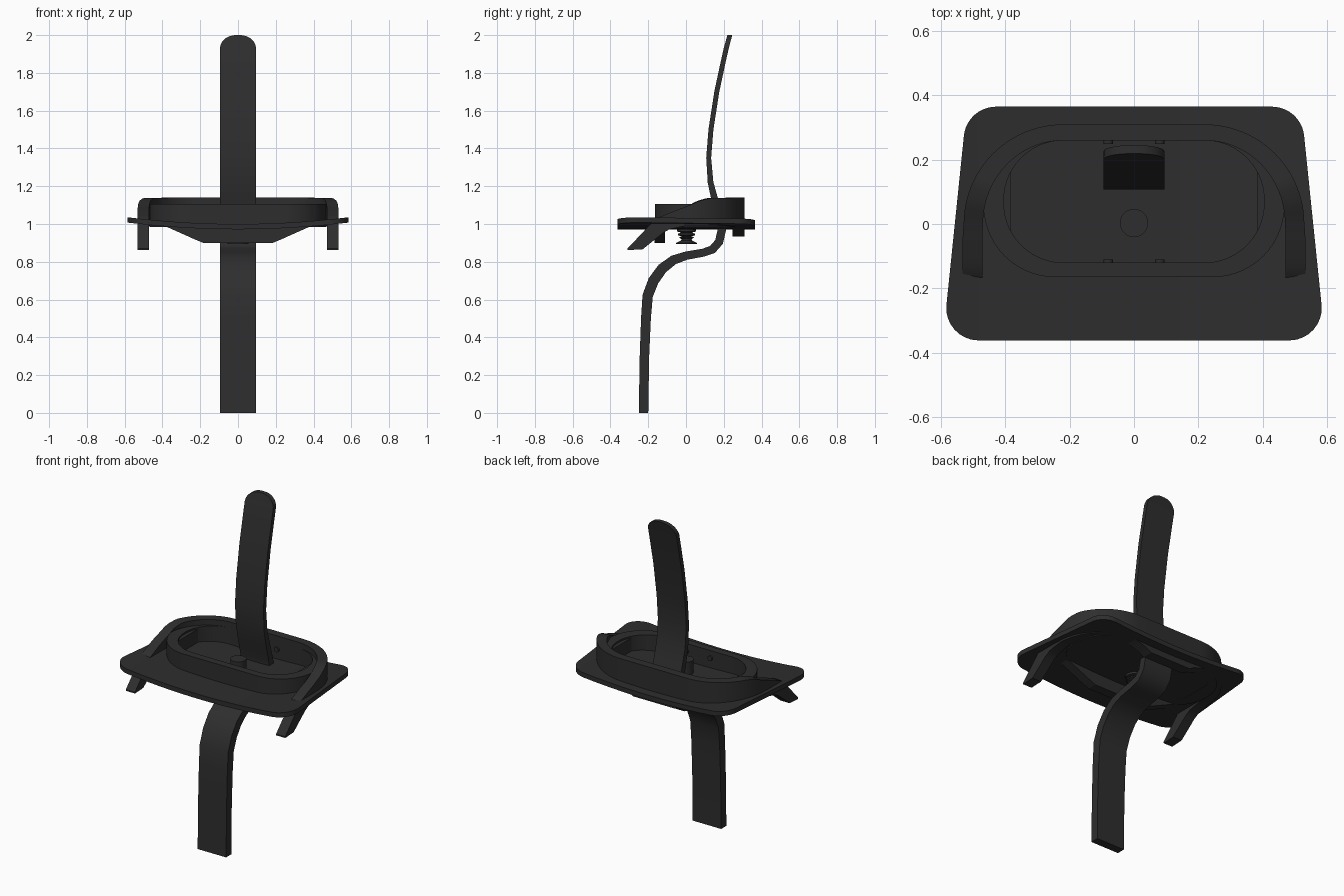
import bpy, bmesh, math
from mathutils import Vector

if "Cube" in bpy.data.objects:
    bpy.data.objects.remove(bpy.data.objects["Cube"])

mat = bpy.data.materials.new("charcoal black")
mat.diffuse_color = (0.027, 0.027, 0.027, 1)
mat.use_nodes = True
mat.node_tree.nodes["Principled BSDF"].inputs["Base Color"].default_value = mat.diffuse_color


def finish(name, bm, angle=35):
    bmesh.ops.recalc_face_normals(bm, faces=bm.faces)
    me = bpy.data.meshes.new(name)
    bm.to_mesh(me)
    bm.free()
    ob = bpy.data.objects.new(name, me)
    bpy.context.collection.objects.link(ob)
    me.materials.append(mat)
    bpy.ops.object.select_all(action='DESELECT')
    ob.select_set(True)
    bpy.context.view_layer.objects.active = ob
    bpy.ops.object.shade_smooth_by_angle(angle=math.radians(angle))
    return ob


def interp(table, t):
    for (a, va), (b, vb) in zip(table, table[1:]):
        if t <= b:
            return va + (vb - va) * max(0, (t - a) / (b - a))
    return table[-1][1]


def rounded(points, radius, n=10):
    """Outline of a polygon with rounded corners."""
    out = []
    for i, p in enumerate(points):
        p, a, b = Vector(p), Vector(points[i - 1]), Vector(points[(i + 1) % len(points)])
        da, db = (a - p).normalized(), (b - p).normalized()
        half = da.angle(db) / 2
        c = p + (da + db).normalized() * radius / math.sin(half)
        s, e = p + da * radius / math.tan(half) - c, p + db * radius / math.tan(half) - c
        for k in range(n + 1):
            out.append(c + (s.lerp(e, k / n)).normalized() * radius)
    return out


def prism(bm, pts, lo, hi, axis='z'):
    def place(p, h):
        return (p[0], p[1], h) if axis == 'z' else (p[0], h, p[1])
    a = [bm.verts.new(place(p, lo)) for p in pts]
    b = [bm.verts.new(place(p, hi)) for p in pts]
    bm.faces.new(a)
    bm.faces.new(b)
    for i in range(len(pts)):
        bm.faces.new((a[i - 1], a[i], b[i], b[i - 1]))


def sweep(bm, sections, closed=False):
    rows = [[bm.verts.new(p) for p in s] for s in sections]
    m = len(rows[0])
    for i in range(0 if closed else 1, len(rows)):
        for j in range(m):
            bm.faces.new((rows[i - 1][j - 1], rows[i - 1][j], rows[i][j], rows[i][j - 1]))
    if not closed:
        bm.faces.new(rows[0])
        bm.faces.new(rows[-1])


# base plate: rounded trapezoid, gently bent upward at the sides
bm = bmesh.new()
prism(bm, rounded([(-0.595, -0.362), (0.595, -0.362), (0.52, 0.365), (-0.52, 0.365)], 0.1), 0.972, 1.0)
for k in range(-9, 10):
    bmesh.ops.bisect_plane(bm, geom=bm.verts[:] + bm.edges[:] + bm.faces[:],
                           plane_co=(k * 0.06, 0, 0), plane_no=(1, 0, 0))
for v in bm.verts:
    v.co.z += 0.035 * (v.co.x / 0.58) ** 2
finish("base_plate", bm)

# inner oval ring standing on the plate
bm = bmesh.new()
outer = rounded([(-0.468, -0.165), (0.468, -0.165), (0.468, 0.29), (-0.468, 0.29)], 0.222, 16)
inner = rounded([(-0.405, -0.12), (0.405, -0.12), (0.405, 0.26), (-0.405, 0.26)], 0.185, 16)
sweep(bm, [[(o.x, o.y, 0.985), (o.x, o.y, 1.105), (i.x, i.y, 1.105), (i.x, i.y, 0.985)]
           for o, i in zip(outer, inner)], True)
finish("oval_ring", bm)

# U-shaped band around the back whose arms slope down through the plate
top = [(-0.31, 0.87), (-0.22, 0.965), (-0.165, 1.025), (-0.085, 1.06), (0.02, 1.10),
       (0.07, 1.122), (0.13, 1.137), (0.31, 1.14)]
bottom = [(-0.31, 0.862), (-0.23, 0.866), (-0.1, 0.97), (0.0, 0.99), (0.31, 0.99)]
path = [((0.533, y), (0.472, y)) for y in (-0.31, -0.27, -0.23, -0.19, -0.165, -0.12, -0.085, -0.04)]
for k in range(25):
    c, s = math.cos(math.pi / 2 * k / 24), math.sin(math.pi / 2 * k / 24)
    path.append(((0.22 + 0.31 * c, 0.31 * s), (0.22 + 0.25 * c, 0.26 * s)))
path += [((-o[0], o[1]), (-i[0], i[1])) for o, i in reversed(path)]
bm = bmesh.new()
sweep(bm, [[(*o, interp(bottom, o[1])), (*o, interp(top, o[1])),
            (*i, interp(top, o[1])), (*i, interp(bottom, o[1]))] for o, i in path])
finish("wrap_band", bm)

# long curved strap: centre line (y, z, thickness), rounded upper tip
line = [(-0.225, 0, .05), (-0.22, .3, .05), (-0.212, .5, .052), (-0.203, .62, .055), (-0.172, .70, .057),
        (-0.125, .765, .055), (-0.065, .81, .05), (0, .832, .044), (0.09, .848, .042), (0.14, .865, .045),
        (0.175, .905, .045), (0.19, .97, .045), (0.176, 1.04, .04), (0.152, 1.13, .036), (0.13, 1.22, .03),
        (0.12, 1.35, .026), (0.132, 1.5, .026), (0.163, 1.7, .026), (0.195, 1.85, .026), (0.213, 1.93, .026)]
for k in range(1, 9):
    z = 1.93 + 0.07 * math.sin(math.pi / 2 * k / 8)
    line.append((0.213 + (z - 1.93) * 0.27, z, 0.026))
secs = []
for i, (y, z, t) in enumerate(line):
    a, b = line[max(i - 1, 0)], line[min(i + 1, len(line) - 1)]
    d = Vector((b[0] - a[0], b[1] - a[1])).normalized()
    if i == 0 or z > 1.93:
        d = Vector((0, 1))
    ny, nz = -d.y * t / 2, d.x * t / 2
    w = 0.095
    if z > 1.93:
        w *= 0.12 + 0.88 * math.sqrt(max(0, 1 - ((z - 1.93) / 0.07) ** 2))
    secs.append([(-w, y + ny, z + nz), (w, y + ny, z + nz), (w, y - ny, z - nz), (-w, y - ny, z - nz)])
bm = bmesh.new()
sweep(bm, secs)
finish("long_strap", bm)

# tapered ribs below the plate
for name, y0, y1, zb, half in (("front_rib", -0.168, -0.11, 0.9, 0.4), ("back_rib", 0.245, 0.31, 0.935, 0.3)):
    side = [(half, 0.995), (half * 0.58, zb + 0.02), (half * 0.46, zb)]
    bm = bmesh.new()
    prism(bm, side + [(-x, z) for x, z in reversed(side)], y0, y1, 'y')
    finish(name, bm, 20)

# padded blocks at both inner ends of the ring
for sx, name in ((-1, "left_block"), (1, "right_block")):
    bm = bmesh.new()
    prism(bm, [(sx * 0.44, -0.03), (sx * 0.382, -0.03), (sx * 0.382, 0.17), (sx * 0.43, 0.17)], 0.985, 1.095)
    finish(name, bm)


def lathe(name, profile, n=28):
    bm = bmesh.new()
    sweep(bm, [[(r * math.cos(2 * math.pi * k / n), r * math.sin(2 * math.pi * k / n) + 0.003, z)
                for k in range(n)] for r, z in profile])
    finish(name, bm)


# centre knob above and ridged screw below
lathe("centre_knob", [(0.044, 0.965), (0.044, 1.08)])
lathe("ridged_screw", [(0.025, 0.98), (0.05, 0.972), (0.05, 0.96), (0.028, 0.955), (0.045, 0.948), (0.045, 0.94),
                       (0.026, 0.935), (0.04, 0.928), (0.026, 0.92), (0.03, 0.912), (0.055, 0.9), (0.055, 0.895)])

# small screw heads inside the ring walls
for x in (-0.08, 0.08):
    for y, name in ((-0.118, "front_screw"), (0.257, "back_screw")):
        bm = bmesh.new()
        prism(bm, [(x + 0.015 * math.cos(k * math.pi / 6), 1.06 + 0.015 * math.sin(k * math.pi / 6))
                   for k in range(12)], y - 0.008, y + 0.008, 'y')
        finish(name, bm)
